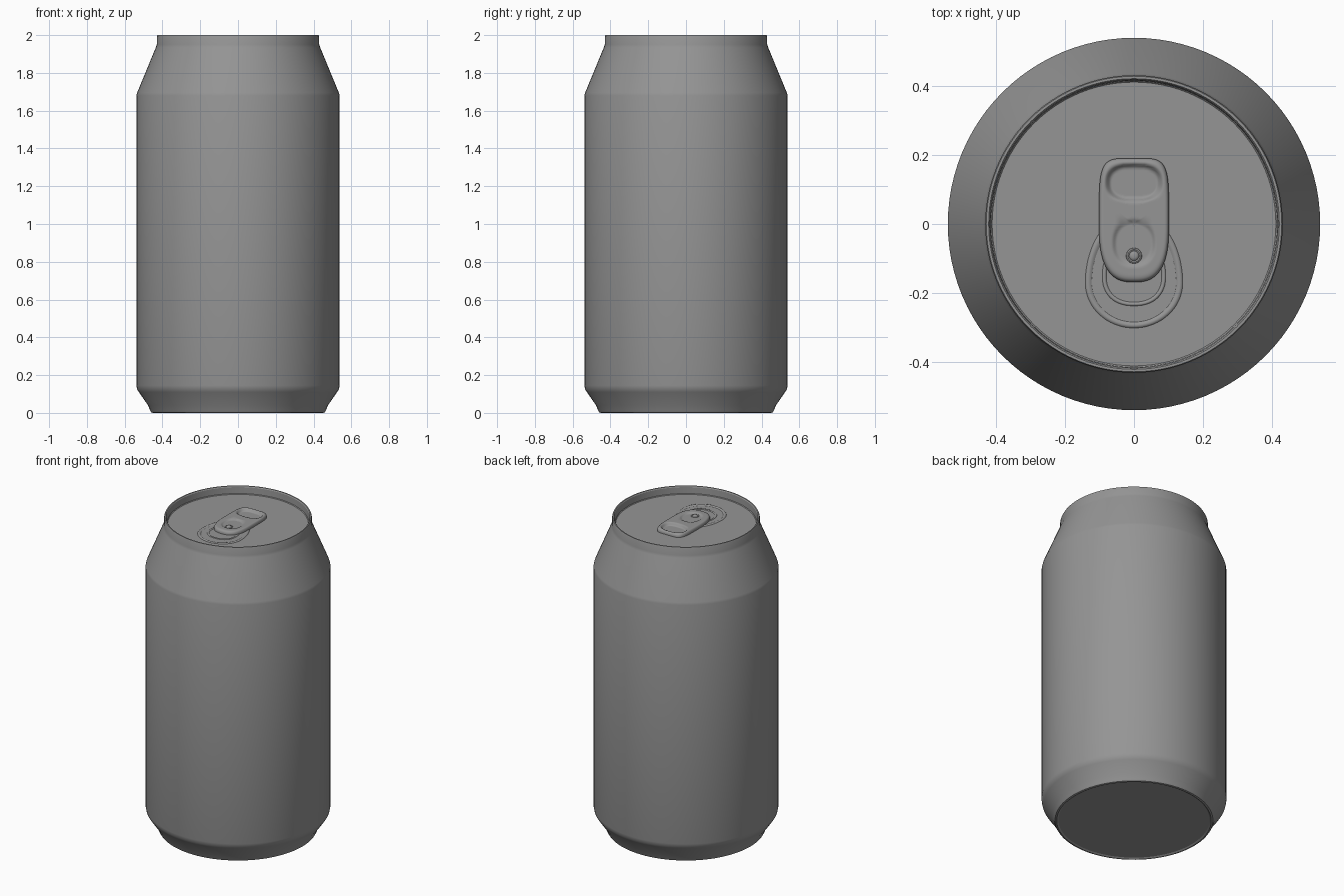
import bpy, bmesh, math
from math import cos, sin, pi, hypot, copysign

cube = bpy.data.objects.get("Cube")
if cube:
    bpy.data.objects.remove(cube)

LID = 1.95

metal = bpy.data.materials.new("plain grey metal")
metal.use_nodes = True
grey = (0.3, 0.3, 0.3, 1)
metal.diffuse_color = grey
metal.node_tree.nodes["Principled BSDF"].inputs["Base Color"].default_value = grey


def loft(name, rings, angle=40, cap_start=True, cap_end=True):
    """Join equal-length point rings into one smooth-shaded skin."""
    bm = bmesh.new()
    loops = [[bm.verts.new(p) for p in ring] for ring in rings]
    n = len(loops[0])
    for a, b in zip(loops, loops[1:]):
        for i in range(n):
            j = (i + 1) % n
            bm.faces.new((a[i], a[j], b[j], b[i]))
    if cap_start:
        bm.faces.new(loops[0][::-1])
    if cap_end:
        bm.faces.new(loops[-1])
    bmesh.ops.recalc_face_normals(bm, faces=bm.faces)
    mesh = bpy.data.meshes.new(name)
    bm.to_mesh(mesh)
    bm.free()
    mesh.materials.append(metal)
    ob = bpy.data.objects.new(name, mesh)
    bpy.context.collection.objects.link(ob)
    bpy.ops.object.select_all(action="DESELECT")
    ob.select_set(True)
    bpy.context.view_layer.objects.active = ob
    bpy.ops.object.shade_smooth_by_angle(angle=math.radians(angle))
    return ob


def lathe(name, profile, cy=0, n=96, **kw):
    return loft(name, [[(r * cos(2 * pi * i / n), cy + r * sin(2 * pi * i / n), z)
                        for i in range(n)] for r, z in profile], **kw)


def egg(width, front, back, cy, n_front, n_back, n=96):
    """Rounded outline whose front and back halves differ in length and squareness."""
    pts = []
    for i in range(n):
        c, s = cos(2 * pi * i / n), sin(2 * pi * i / n)
        e = 2 / (n_back if s > 0 else n_front)
        pts.append((width * copysign(abs(c) ** e, c),
                    cy + (back if s > 0 else front) * copysign(abs(s) ** e, s)))
    return pts


# Can body: base, foot, wall, shoulder, neck and rolled rim down to the lid
lathe("can_body", [
    (0.44, 0.006), (0.45, 0), (0.46, 0.003), (0.466, 0.014), (0.476, 0.04),
    (0.525, 0.11), (0.534, 0.125), (0.538, 0.145), (0.538, 1.68), (0.534, 1.695),
    (0.435, 1.935), (0.43, 1.95), (0.43, 1.994), (0.427, 2), (0.42, 2),
    (0.416, 1.994), (0.414, LID + 0.004), (0.41, LID)], angle=30)


# Raised mouth outlines pressed into the lid
def ridge(name, outline, cy, height):
    rings = []
    for scale, z in ((1.03, -0.002), (1.0, height * 0.8), (0.96, height),
                     (0.92, height * 0.8), (0.87, -0.002)):
        rings.append([(x * scale, cy + (y - cy) * scale, LID + z) for x, y in outline])
    loft(name, rings, angle=70, cap_start=False, cap_end=False)


ridge("mouth_outer_ridge", egg(0.138, 0.128, 0.2, -0.17, 2, 2), -0.17, 0.005)
ridge("mouth_inner_ridge", egg(0.09, 0.085, 0.12, -0.15, 2.3, 2), -0.15, 0.004)


# Pull tab: rounded plate with a finger hollow and a rivet hollow
def hollow(x, y, cy, rx, ry, depth, power):
    d = ((abs(x) / rx) ** power + (abs(y - cy) / ry) ** power) ** (1 / power)
    t = min(max((1.05 - d) / 0.25, 0), 1)
    return depth * t * t * (3 - 2 * t)


outline = egg(0.101, 0.168, 0.19, 0, 2.7, 5)
tab = [[(x, y, LID + 0.003) for x, y in outline]]
steps = 32
for k in range(steps):
    t = 1 - k / steps
    edge = min((1 - t) / 0.12, 1)
    dome = 0.013 + 0.013 * math.sqrt(1 - (1 - edge) ** 2)
    tab.append([(x * t, y * t, LID + dome
                 - hollow(x * t, y * t, 0.12, 0.082, 0.055, 0.018, 2.5)
                 - hollow(x * t, y * t, -0.055, 0.062, 0.068, 0.008, 2.3))
                for x, y in outline])
loft("pull_tab", tab, angle=60)

# Rivet holding the tab
top = LID + 0.018
lathe("rivet", [(0.024, top - 0.004), (0.022, top + 0.003), (0.018, top + 0.005),
                (0.014, top + 0.003), (0.012, top + 0.006), (0.006, top + 0.008)],
      cy=-0.092, n=32)
